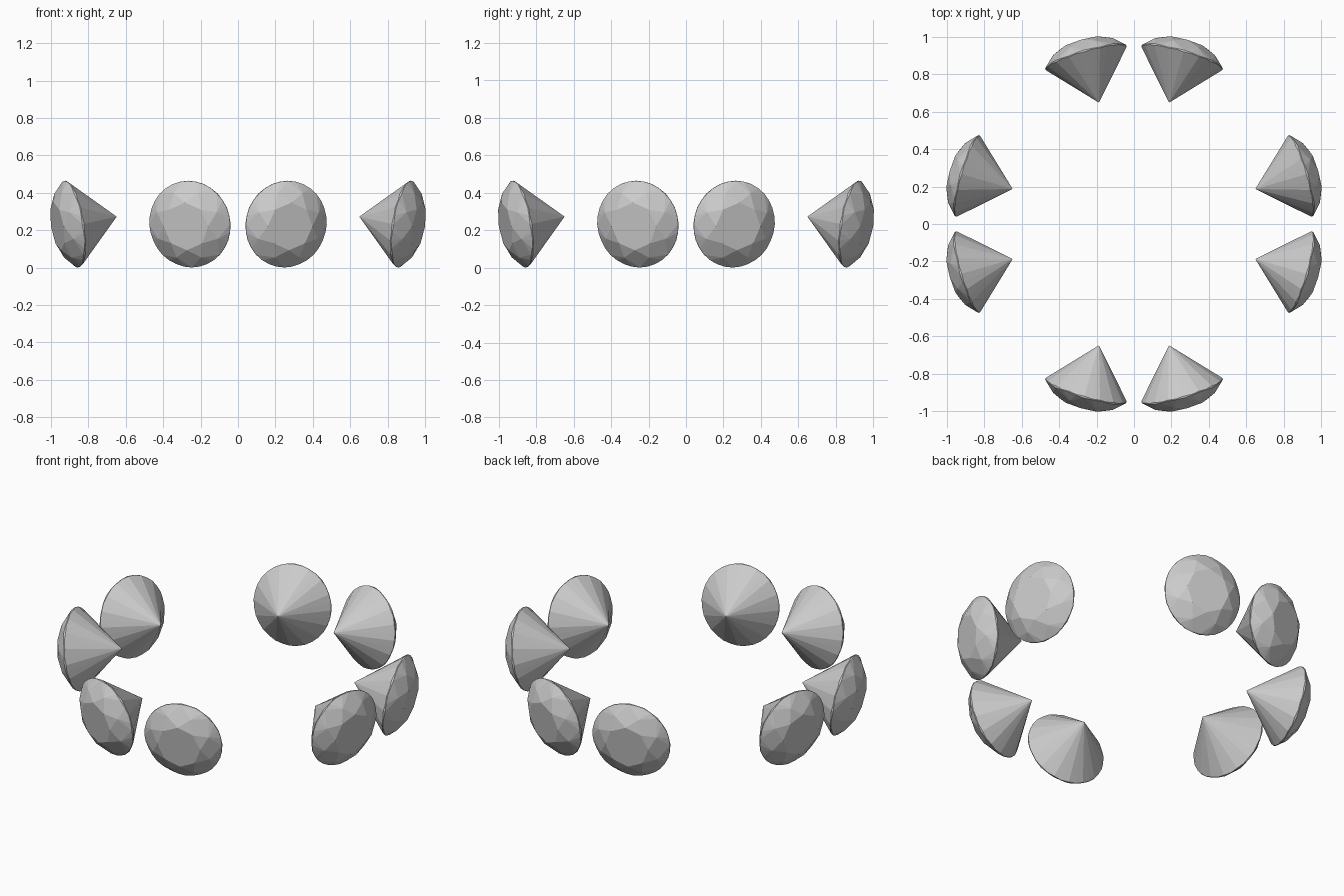
import bpy
from math import sin, cos, pi, radians
from mathutils import Matrix, Vector

if "Cube" in bpy.data.objects:
    bpy.data.objects.remove(bpy.data.objects["Cube"])

RH, RV = 0.225, 0.234          # girdle half width / half height
PAVILION, CROWN = 0.254, 0.080
SEG = 32                       # girdle segments


def ring(verts, n, r, z, offset=0.0):
    start = len(verts)
    for i in range(n):
        a = 2 * pi * i / n + offset
        h = z(i) if callable(z) else z
        verts.append((RH * r * cos(a), RV * r * sin(a), h))
    return list(range(start, start + n))


def brilliant_mesh():
    v, f = [], []
    # thin scalloped girdle
    low = ring(v, SEG, 1.0, lambda i: -0.003 - 0.002 * cos(pi * i / 1 / 2 * 2))
    high = ring(v, SEG, 1.0, lambda i: 0.003 + 0.003 * cos(pi * i / 2))
    mid = ring(v, 8, 0.80, CROWN * 0.62, pi / 8)
    table = ring(v, 8, 0.55, CROWN)
    v.append((0, 0, -PAVILION))
    tip = len(v) - 1
    f.append(table)
    for i in range(SEG):
        j = (i + 1) % SEG
        f.append([low[i], low[j], high[j], high[i]])
        f.append([low[j], low[i], tip])                 # pavilion facets
        f.append([high[i], high[j], mid[i // 4]])       # upper girdle facets
    for k in range(8):
        n = (k + 1) % 8
        f.append([table[k], mid[k], table[n]])          # star facets
        f.append([table[k], mid[k - 1], high[4 * k], mid[k]])  # kite facets
    me = bpy.data.meshes.new("brilliant_gem")
    me.from_pydata(v, [], f)
    me.update()
    return me


# ring of eight gems in mirrored pairs, tables facing outward and slightly down
gem = brilliant_mesh()
tilt = radians(9)
for quarter in range(4):
    for side in (-1, 1):
        a = quarter * pi / 2 + side * radians(16.1)
        axis = Vector((cos(a) * cos(tilt), sin(a) * cos(tilt), -sin(tilt)))
        across = Vector((-sin(a), cos(a), 0))
        up = axis.cross(across)
        m = Matrix((across, up, axis)).transposed().to_4x4()
        m.translation = (0.926 * cos(a), 0.926 * sin(a), 0.233)
        ob = bpy.data.objects.new(f"gem_{quarter * 2 + (side > 0) + 1}", gem)
        ob.matrix_world = m
        bpy.context.collection.objects.link(ob)
